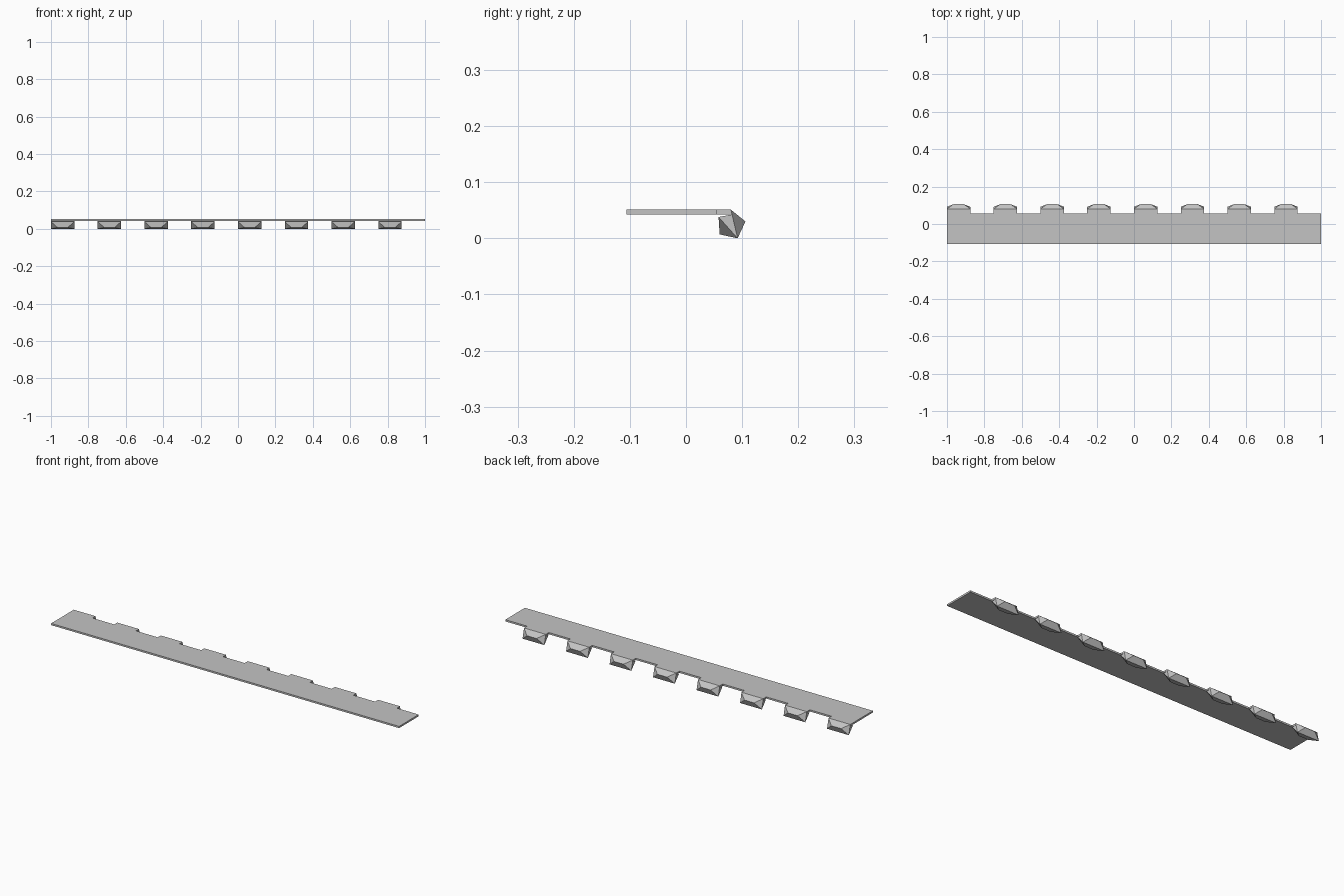
import bpy
import bmesh

cube = bpy.data.objects.get("Cube")
if cube:
    bpy.data.objects.remove(cube, do_unlink=True)

# One plain grey for everything
grey = bpy.data.materials.new("plain_grey")
grey.use_nodes = True
COLOUR = (0.55, 0.55, 0.55, 1)
grey.diffuse_color = COLOUR
grey.node_tree.nodes["Principled BSDF"].inputs["Base Color"].default_value = COLOUR

COUNT, PITCH, WIDTH = 8, 0.25, 0.125
FRONT, BACK, TAB_END = -0.106, 0.055, 0.08
LOW, HIGH = 0.042, 0.051


def finish(bm, name):
    bmesh.ops.recalc_face_normals(bm, faces=bm.faces[:])
    mesh = bpy.data.meshes.new(name)
    bm.to_mesh(mesh)
    bm.free()
    mesh.materials.append(grey)
    obj = bpy.data.objects.new(name, mesh)
    bpy.context.collection.objects.link(obj)
    return obj


# Flat strip with a row of tabs along its back edge
outline = [(1, FRONT), (-1, FRONT)]
for i in range(COUNT):
    x = -1 + i * PITCH
    outline += [(x, TAB_END), (x + WIDTH, TAB_END), (x + WIDTH, BACK)]
    outline.append((x + PITCH, BACK))
bm = bmesh.new()
base = bm.faces.new([bm.verts.new((x, y, LOW)) for x, y in outline])
top = bmesh.ops.extrude_face_region(bm, geom=[base], use_keep_orig=True)
for v in top["geom"]:
    if isinstance(v, bmesh.types.BMVert):
        v.co.z = HIGH
finish(bm, "strip")

# Faceted claw under each tab: (y, z, inset of the two ends)
PROFILE = [
    (TAB_END, HIGH, 0),
    (0.106, 0.03, 0.035),
    (0.092, 0, 0),
    (0.06, 0.007, 0.035),
    (0.058, 0.038, 0),
    (TAB_END, LOW, 0),
]
for i in range(COUNT):
    x = -1 + i * PITCH
    bm = bmesh.new()
    left = [bm.verts.new((x + s, y, z)) for y, z, s in PROFILE]
    right = [bm.verts.new((x + WIDTH - s, y, z)) for y, z, s in PROFILE]
    for a in range(len(PROFILE)):
        b = (a + 1) % len(PROFILE)
        bm.faces.new((left[a], left[b], right[b], right[a]))
    for end in (left, right):
        for ids in ((0, 1, 2), (2, 3, 4), (0, 2, 4, 5)):
            bm.faces.new([end[k] for k in ids])
    finish(bm, f"claw_{i + 1}")
